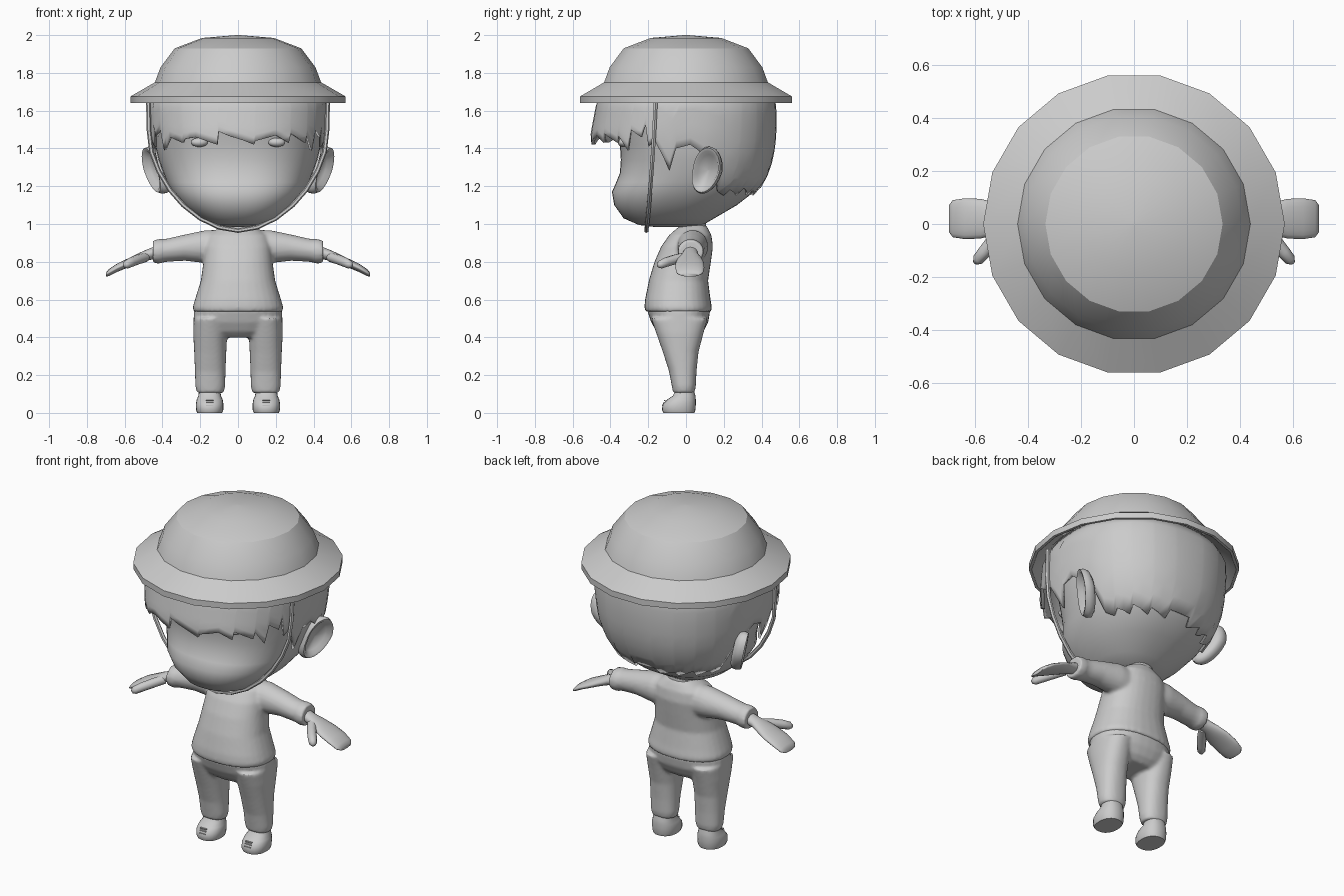
import bpy, bmesh, math
from mathutils import Vector

if "Cube" in bpy.data.objects:
    bpy.data.objects.remove(bpy.data.objects["Cube"])

grey = bpy.data.materials.new("plain_grey")
grey.diffuse_color = (0.6, 0.6, 0.6, 1)
grey.use_nodes = True
grey.node_tree.nodes["Principled BSDF"].inputs["Base Color"].default_value = grey.diffuse_color


def finish(name, bm, angle=40, fuse=0):
    """Turn a bmesh into a smooth object, optionally fused into one skin."""
    bmesh.ops.recalc_face_normals(bm, faces=bm.faces)
    me = bpy.data.meshes.new(name)
    bm.to_mesh(me)
    bm.free()
    ob = bpy.data.objects.new(name, me)
    bpy.context.collection.objects.link(ob)
    me.materials.append(grey)
    bpy.ops.object.select_all(action='DESELECT')
    ob.select_set(True)
    bpy.context.view_layer.objects.active = ob
    if fuse:
        rm = ob.modifiers.new("fuse", 'REMESH')
        rm.mode, rm.voxel_size, rm.use_smooth_shade = 'VOXEL', fuse, True
        sm = ob.modifiers.new("soften", 'SMOOTH')
        sm.factor, sm.iterations = 0.5, 5
        bpy.ops.object.shade_smooth()
    else:
        bpy.ops.object.shade_smooth_by_angle(angle=math.radians(angle))
    return ob


def loft(bm, rings, caps=True):
    rows = [[bm.verts.new(p) for p in r] for r in rings]
    n = len(rows[0])
    for a, b in zip(rows, rows[1:]):
        for i in range(n):
            j = (i + 1) % n
            bm.faces.new((a[i], a[j], b[j], b[i]))
    if caps:
        bm.faces.new(rows[0])
        bm.faces.new(rows[-1])


def spow(v, p):
    return math.copysign(abs(v) ** (2 / p), v)


def point(z, y0, y1, hw, t, cx=0, p=2.3):
    """Point on a rounded outline; t = 0 is the front."""
    return Vector((cx + hw * spow(math.sin(t), p),
                   (y0 + y1) / 2 - (y1 - y0) / 2 * spow(math.cos(t), p), z))


def outline(row, cx=0, n=32, p=2.3):
    return [point(*row, 2 * math.pi * i / n, cx, p) for i in range(n)]


def slices(rows, s, n=20):
    """Rings across the x axis from rows of x, y, z, half depth, half height."""
    return [[Vector((s * x, y + ry * math.cos(2 * math.pi * i / n),
                     z + rz * math.sin(2 * math.pi * i / n))) for i in range(n)]
            for x, y, z, ry, rz in rows]


def tube(bm, pts, radii, n=10):
    pts = [Vector(p) for p in pts]
    rings = []
    for k, p in enumerate(pts):
        d = (pts[min(k + 1, len(pts) - 1)] - pts[max(k - 1, 0)]).normalized()
        u = d.cross(Vector((0, 1, 0))).normalized()
        v = d.cross(u)
        rings.append([p + radii[k] * (u * math.cos(2 * math.pi * i / n) + v * math.sin(2 * math.pi * i / n))
                      for i in range(n)])
    loft(bm, rings)


def ball(name, loc, scale):
    bm = bmesh.new()
    bmesh.ops.create_uvsphere(bm, u_segments=16, v_segments=10, radius=1)
    for v in bm.verts:
        v.co = Vector(loc) + Vector(c * s for c, s in zip(v.co, scale))
    return finish(name, bm, 80)


# Helmet: eighteen-sided lathe with a hollow underside
bm = bmesh.new()
profile = [(.01, 2.0), (.19, 1.985), (.335, 1.93), (.41, 1.83), (.44, 1.75), (.57, 1.675),
           (.57, 1.64), (.555, 1.64), (.47, 1.70), (.425, 1.77), (.32, 1.91), (.01, 1.97)]
loft(bm, [[Vector((r * math.cos(math.pi * i / 9), r * math.sin(math.pi * i / 9), z))
           for i in range(18)] for r, z in profile])
finish("helmet", bm, 25)

# Head with a forward muzzle
bm = bmesh.new()
head = [(.985, -.17, .03, .07), (.995, -.25, .09, .14), (1.03, -.33, .15, .21), (1.10, -.38, .27, .295),
        (1.17, -.392, .36, .35), (1.22, -.37, .40, .375), (1.27, -.35, .43, .395), (1.34, -.345, .45, .42),
        (1.42, -.35, .465, .44), (1.55, -.39, .47, .455), (1.65, -.42, .46, .455), (1.76, -.37, .38, .38),
        (1.86, -.25, .25, .25)]
loft(bm, [outline(r, n=48) for r in head])
finish("head", bm, 60)

# Hair shell with a jagged lower edge
shell = [(1.10, -.44, .30, .33), (1.17, -.46, .385, .375), (1.25, -.48, .43, .42), (1.35, -.50, .465, .455),
         (1.48, -.505, .48, .475), (1.64, -.475, .48, .482), (1.72, -.43, .445, .44)]


def shell_row(z):
    for a, b in zip(shell, shell[1:]):
        if z <= b[0]:
            f = (z - a[0]) / (b[0] - a[0])
            return [z] + [a[i] + (b[i] - a[i]) * f for i in (1, 2, 3)]


fringe = [(-58, 1.50), (-56, 1.39), (-47, 1.46), (-36, 1.43), (-34, 1.45), (-25, 1.46), (-11, 1.42),
          (-10, 1.49), (8, 1.42), (9, 1.44), (22, 1.47), (32, 1.43), (33, 1.48), (47, 1.43),
          (48, 1.47), (56, 1.39), (58, 1.50)]
side = [(66, 1.46), (68, 1.53), (71, 1.41), (75, 1.44), (80, 1.36), (84, 1.28), (87, 1.40), (93, 1.42),
        (108, 1.32), (116, 1.17), (124, 1.15), (126, 1.18), (138, 1.15), (140, 1.19), (154, 1.15),
        (156, 1.18), (170, 1.15), (172, 1.19)]
edge = fringe + side + [(360 - a, z) for a, z in reversed(side)]
cols = []
for (a, za), (b, zb) in zip(edge, edge[1:] + [(302, 1.50)]):
    steps = max(1, round((b - a) / 6))
    cols += [(a + (b - a) * k / steps, za + (zb - za) * k / steps) for k in range(steps)]
bm = bmesh.new()
rings = [[point(*shell_row(zb + (1.72 - zb) * k / 8), math.radians(a)) for a, zb in cols] for k in range(9)]
loft(bm, rings, caps=False)
hair = finish("hair", bm, 50)
sol = hair.modifiers.new("thickness", 'SOLIDIFY')
sol.thickness, sol.offset = .015, -1

# Chin strap
half = [(.475, -.16, 1.66), (.472, -.168, 1.5), (.458, -.175, 1.38), (.42, -.182, 1.28), (.36, -.19, 1.18),
        (.29, -.196, 1.10), (.20, -.203, 1.03), (.10, -.208, .982)]
strap = half + [(0, -.21, .965)] + [(-x, y, z) for x, y, z in reversed(half)]
bm = bmesh.new()
tube(bm, strap, [.012] * len(strap), 6)
finish("chin_strap", bm, 50)

# Neck and collar
bm = bmesh.new()
loft(bm, [outline(r) for r in [(.93, -.03, .11, .08), (1.015, .0, .105, .07), (1.08, .0, .10, .06)]])
finish("neck", bm)

# Sweater: torso and sleeves fused
bm = bmesh.new()
torso = [(.535, -.215, .135, .237), (.56, -.22, .137, .24), (.6, -.217, .13, .228), (.7, -.197, .117, .197),
         (.8, -.167, .132, .183), (.88, -.132, .143, .178), (.94, -.09, .135, .16), (.98, -.045, .115, .10),
         (1.0, -.01, .10, .06)]
loft(bm, [outline(r) for r in torso])
for s in (-1, 1):
    loft(bm, slices([(.03, .035, .87, .08, .10), (.17, .035, .88, .082, .088), (.28, .03, .875, .072, .07),
                     (.37, .025, .862, .066, .062), (.40, .025, .858, .066, .062), (.41, .025, .856, .07, .066),
                     (.45, .025, .853, .068, .062)], s))
finish("sweater", bm, fuse=.01)

# Trousers: hips and legs fused
bm = bmesh.new()
loft(bm, [outline(r) for r in [(.40, -.12, .06, .15), (.43, -.155, .092, .20), (.48, -.185, .118, .236),
                               (.54, -.205, .128, .234), (.57, -.2, .12, .215)]])
for s in (-1, 1):
    loft(bm, [outline(r, s * .147) for r in [
        (.105, -.068, .045, .07), (.14, -.075, .052, .079), (.22, -.09, .056, .081), (.32, -.122, .066, .085),
        (.42, -.157, .092, .09), (.5, -.185, .115, .088)]])
finish("trousers", bm, fuse=.01)

for s, tag in ((-1, "left"), (1, "right")):
    # Hand: mitten palm and thumb
    bm = bmesh.new()
    loft(bm, slices([(.42, .025, .855, .036, .034), (.48, .022, .836, .042, .030), (.53, .02, .817, .062, .027),
                     (.58, .02, .795, .075, .024), (.64, .02, .768, .077, .022), (.685, .02, .742, .07, .018),
                     (.70, .02, .731, .05, .010)], s))
    tube(bm, [(s * .49, .0, .825), (s * .53, -.06, .812), (s * .565, -.105, .798), (s * .59, -.135, .785),
              (s * .6, -.147, .778)], [.026, .026, .025, .022, .010])
    finish(tag + "_hand", bm, 70)

    # Shoe
    bm = bmesh.new()
    loft(bm, [outline(r, s * .15, 24) for r in [
        (0, -.12, .045, .066), (.015, -.127, .05, .072), (.045, -.124, .052, .073), (.07, -.10, .052, .069),
        (.09, -.07, .05, .06), (.12, -.055, .042, .056)]])
    finish(tag + "_shoe", bm)

    # Laces: three thin bars over the toe
    bm = bmesh.new()
    for k in range(3):
        z = .04 + .013 * k
        cube = bmesh.ops.create_cube(bm, size=1)["verts"]
        for v in cube:
            v.co = Vector((s * .15 + v.co.x * .04, -.124 + .006 * k + v.co.y * .008, z + v.co.z * .006))
    finish(tag + "_laces", bm)

    # Eye
    ball(tag + "_eye", (s * .205, -.333, 1.432), (.045, .028, .024))

    # Ear: dished disc flaring outward to the back
    bm = bmesh.new()
    n = 28
    dish = [(.02, -.03), (.75, -.035), (.96, -.02), (1.0, .005), (.94, .026), (.82, .024), (.66, .0), (.02, -.012)]
    rings = []
    for r, h in dish:
        ring = []
        for i in range(n):
            t = 2 * math.pi * i / n
            u = r * math.cos(t) * .085
            w = r * math.sin(t) * .125
            u -= .25 * w * (-1 if w < 0 else -.3)
            ring.append(Vector((s * (.437 + .45 * u + .22 * w + h), .115 + .9 * u - .3 * h, 1.285 + w)))
        rings.append(ring)
    loft(bm, rings)
    finish(tag + "_ear", bm, 60)
